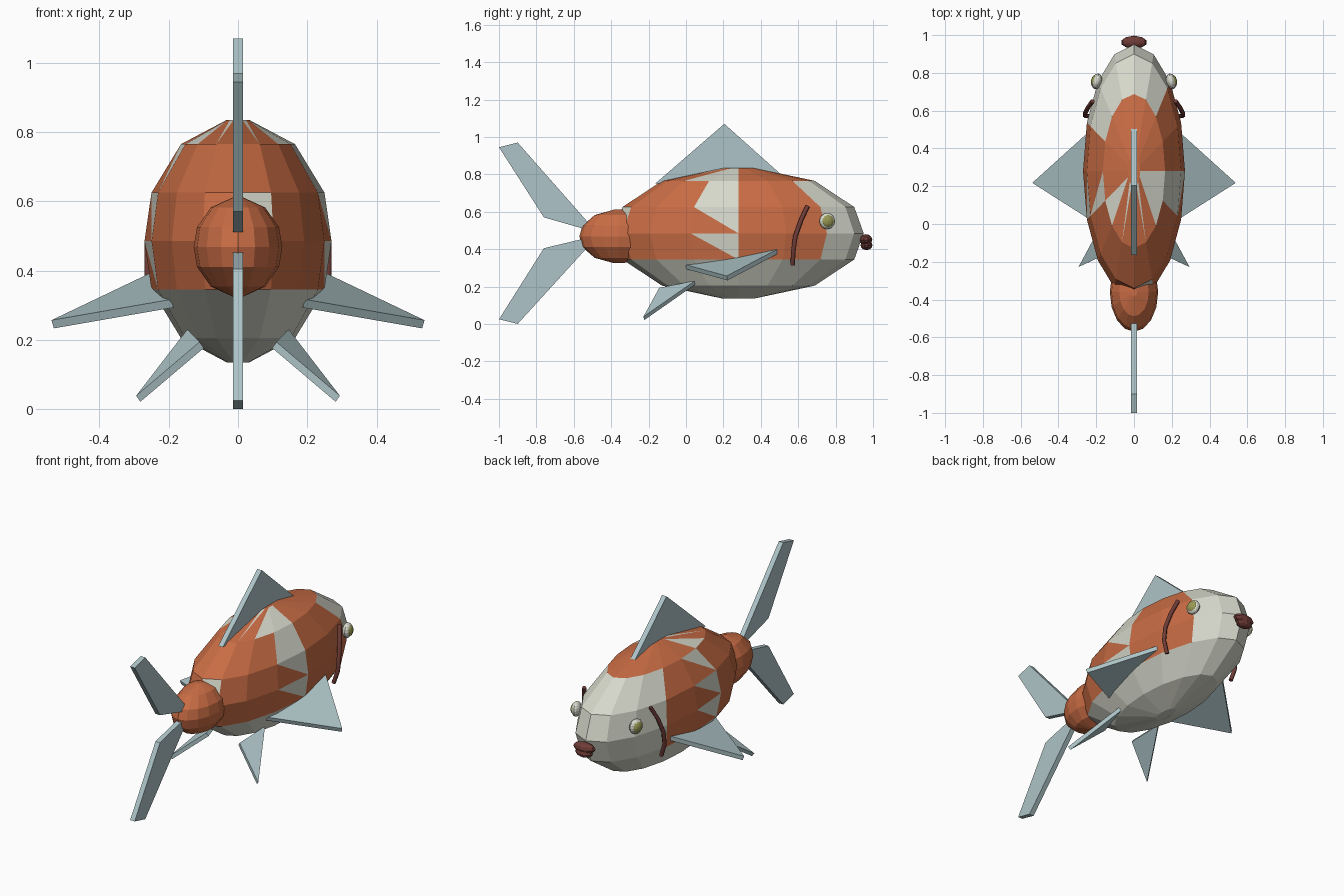
import bpy, bmesh, math
from mathutils import Vector

if "Cube" in bpy.data.objects:
    bpy.data.objects.remove(bpy.data.objects["Cube"])


def material(name, rgb):
    m = bpy.data.materials.new(name)
    m.diffuse_color = (*rgb, 1)
    m.use_nodes = True
    m.node_tree.nodes["Principled BSDF"].inputs["Base Color"].default_value = m.diffuse_color
    return m


ORANGE = material("orange scales", (0.58, 0.15, 0.058))
CREAM = material("cream scales", (0.68, 0.69, 0.60))
FIN = material("pale blue fin", (0.42, 0.55, 0.57))
RED = material("dark red", (0.16, 0.045, 0.038))
OLIVE = material("olive iris", (0.32, 0.32, 0.09))


def finish(bm, name, *mats):
    me = bpy.data.meshes.new(name)
    bmesh.ops.recalc_face_normals(bm, faces=bm.faces)
    bm.to_mesh(me)
    bm.free()
    for m in mats:
        me.materials.append(m)
    ob = bpy.data.objects.new(name, me)
    bpy.context.collection.objects.link(ob)
    return ob


# Faceted ellipsoid: stacked 16-sided rings with flat caps
SEG = 16
RINGS = [(-1, .12), (-.8, .61), (-.4, .925), (0, 1), (.4, .925), (.8, .61), (1, .12)]


def ringed_ellipsoid(name, center, radii, mats, full=(), partial=None):
    """full: (row, seg) quads in the 2nd material; partial: (row, seg) -> corner left out."""
    partial = partial or {}
    bm = bmesh.new()
    v = []
    for h, r in RINGS:
        v.append([bm.verts.new((center[0] + radii[0] * r * math.sin(math.tau * k / SEG),
                                center[1] - radii[1] * r * math.cos(math.tau * k / SEG),
                                center[2] + radii[2] * h)) for k in range(SEG)])
    for r in range(len(RINGS) - 1):
        for k in range(SEG):
            n = (k + 1) % SEG
            q = [v[r][k], v[r][n], v[r + 1][n], v[r + 1][k]]
            if (r, k) in partial:
                o = partial[(r, k)]
                bm.faces.new([q[i] for i in range(4) if i != o]).material_index = 1
                bm.faces.new([q[o - 1], q[o], q[(o + 1) % 4]])
            else:
                bm.faces.new(q).material_index = int((r, k) in full)
    bm.faces.new(v[0][::-1]).material_index = int((0, 0) in full)
    bm.faces.new(v[-1])
    return finish(bm, name, *mats)


# Body: cream belly, cream head and jagged side patches
cream = {(r, k) for r in (0, 1) for k in range(SEG)}
cream |= {(r, k) for r in (2, 3, 4) for k in (6, 7, 8, 9, 10)}
cream |= {(4, 3), (5, 3)}
jagged = {(2, 3): 0, (3, 3): 0, (5, 2): 3, (5, 1): 1, (3, 0): 0,
          (2, 12): 0, (3, 12): 0, (4, 12): 0, (5, 13): 2, (5, 14): 0}
ringed_ellipsoid("body", (0, .28, .485), (.27, .67, .35), (ORANGE, CREAM), cream, jagged)
ringed_ellipsoid("tail_base", (0, -.36, .468), (.128, .21, .143), (ORANGE,))


# Fins: flat outlines given thickness about their middle plane
def plate(name, pts, thick):
    pts = [Vector(p) for p in pts]
    n = (pts[1] - pts[0]).cross(pts[2] - pts[0]).normalized() * thick / 2
    bm = bmesh.new()
    lo = [bm.verts.new(p - n) for p in pts]
    hi = [bm.verts.new(p + n) for p in pts]
    bm.faces.new(lo[::-1])
    bm.faces.new(hi)
    for i in range(len(pts)):
        j = (i + 1) % len(pts)
        bm.faces.new((lo[i], lo[j], hi[j], hi[i]))
    return finish(bm, name, FIN)


def flat(pts):
    return [(0, y, z) for y, z in pts]


plate("dorsal_fin", flat([(-.165, .75), (.53, .78), (.205, 1.07)]), .03)
plate("tail_fin_upper", flat([(-.9, .97), (-1, .945), (-.76, .57), (-.55, .51), (-.49, .505)]), .03)
plate("tail_fin_lower", flat([(-.9, 0), (-1, .025), (-.76, .405), (-.55, .455), (-.49, .45)]), .03)


# Tubes for the gill slits
def tube(name, pts, radius):
    cu = bpy.data.curves.new(name, 'CURVE')
    cu.dimensions = '3D'
    cu.bevel_depth = radius
    cu.bevel_resolution = 1
    cu.use_fill_caps = True
    sp = cu.splines.new('POLY')
    sp.points.add(len(pts) - 1)
    for p, co in zip(sp.points, pts):
        p.co = (*co, 1)
    cu.materials.append(RED)
    ob = bpy.data.objects.new(name, cu)
    bpy.context.collection.objects.link(ob)


def ball(name, center, radii, mat, turn=0.0, seg=12, rings=8):
    bm = bmesh.new()
    bmesh.ops.create_uvsphere(bm, u_segments=seg, v_segments=rings, radius=1)
    for vert in bm.verts:
        vert.co = Vector(a * b for a, b in zip(vert.co, radii))
    ob = finish(bm, name, mat)
    ob.location = center
    ob.rotation_euler.z = turn
    return ob


# Paired parts
for s, side in ((1, "right"), (-1, "left")):
    plate("pectoral_fin_" + side,
          [(s * .225, .5, .393), (s * .535, .22, .245), (s * .19, .0, .305)], .025)
    plate("pelvic_fin_" + side,
          [(s * .14, .05, .222), (s * .288, -.225, .03), (s * .105, -.14, .185)], .022)
    ball("eye_" + side, (s * .197, .755, .55), (.027, .043, .043), CREAM, s * .25)
    ball("iris_" + side, (s * .207, .758, .55), (.021, .034, .034), OLIVE, s * .25)
    tube("gill_" + side,
         [(s * .22, .65, .63), (s * .244, .615, .555), (s * .26, .585, .47),
          (s * .26, .574, .39), (s * .235, .57, .315)], .012)

# Mouth: two lips meeting in the middle
ball("upper_lip", (0, .962, .45), (.07, .034, .03), RED, seg=10, rings=6)
ball("lower_lip", (0, .965, .422), (.055, .032, .027), RED, seg=10, rings=6)
